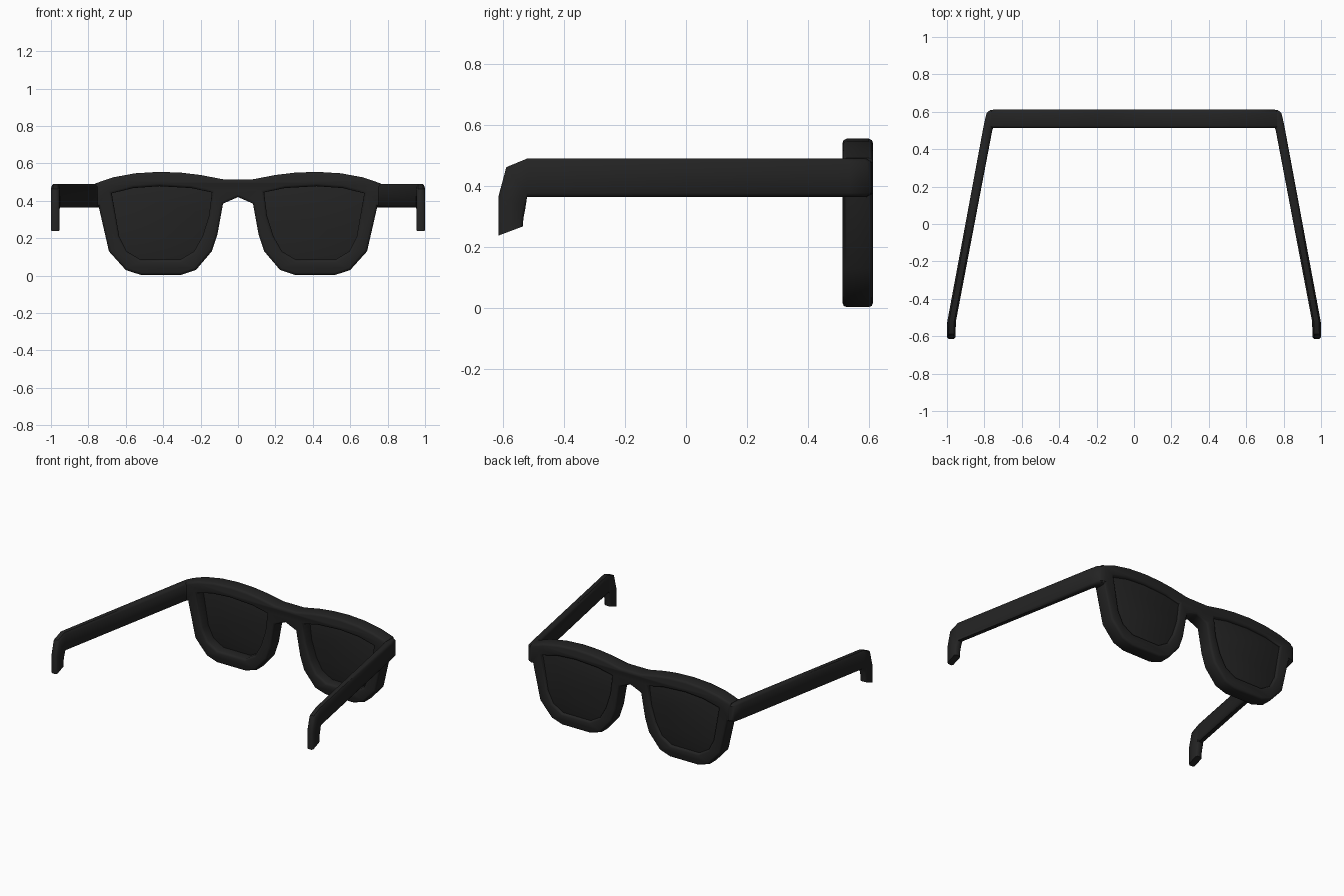
import bpy, bmesh

if "Cube" in bpy.data.objects:
    bpy.data.objects.remove(bpy.data.objects["Cube"])

black = bpy.data.materials.new("black plastic")
black.diffuse_color = (0.017, 0.017, 0.017, 1)
black.use_nodes = True
black.node_tree.nodes["Principled BSDF"].inputs["Base Color"].default_value = black.diffuse_color


def finish(ob, angle):
    ob.data.materials.clear()
    ob.data.materials.append(black)
    bpy.ops.object.select_all(action='DESELECT')
    ob.select_set(True)
    bpy.context.view_layer.objects.active = ob
    bpy.ops.object.shade_smooth_by_angle(angle=angle)


def mirror_x(ob):
    ob.modifiers.new("mirror", 'MIRROR')


def plate(name, loops, y0, y1, bevel):
    """Flat x-z outline (further loops are holes), given thickness along y."""
    cu = bpy.data.curves.new(name + "_outline", 'CURVE')
    cu.dimensions = '2D'
    cu.fill_mode = 'BOTH'
    for pts in loops:
        sp = cu.splines.new('POLY')
        sp.points.add(len(pts) - 1)
        for p, (x, z) in zip(sp.points, pts):
            p.co = (x, z, 0, 1)
        sp.use_cyclic_u = True
    cu.extrude = (y1 - y0) / 2 - bevel
    cu.bevel_depth = bevel
    cu.bevel_resolution = 1
    cu.offset = -bevel
    tmp = bpy.data.objects.new(name + "_tmp", cu)
    bpy.context.collection.objects.link(tmp)
    bpy.context.view_layer.update()
    me = bpy.data.meshes.new_from_object(
        tmp.evaluated_get(bpy.context.evaluated_depsgraph_get()))
    bpy.data.objects.remove(tmp)
    # stand the outline upright
    for v in me.vertices:
        x, z, d = v.co
        v.co = (x, (y0 + y1) / 2 - d, z)
    bm = bmesh.new()
    bm.from_mesh(me)
    bmesh.ops.remove_doubles(bm, verts=bm.verts, dist=0.0005)
    bmesh.ops.recalc_face_normals(bm, faces=bm.faces)
    bm.to_mesh(me)
    bm.free()
    ob = bpy.data.objects.new(name, me)
    bpy.context.collection.objects.link(ob)
    return ob


# Front frame: half outline mirrored, with two lens openings
half = [(0.08, 0.515), (0.2, 0.538), (0.3, 0.55), (0.42, 0.555), (0.55, 0.547),
        (0.67, 0.525), (0.765, 0.492), (0.765, 0.368), (0.745, 0.37),
        (0.69, 0.13), (0.6, 0.03), (0.52, 0.004), (0.305, 0.004),
        (0.225, 0.03), (0.14, 0.13), (0.11, 0.22), (0.08, 0.385)]
outline = half + [(0, 0.42)] + [(-x, z) for x, z in reversed(half)]
hole = [(0.14, 0.445), (0.25, 0.468), (0.42, 0.478), (0.56, 0.468),
        (0.675, 0.44), (0.635, 0.21), (0.595, 0.13), (0.52, 0.085),
        (0.31, 0.085), (0.235, 0.13), (0.19, 0.21), (0.155, 0.32)]
hole_left = [(-x, z) for x, z in hole]
frame = plate("front_frame", [outline, hole, hole_left], 0.512, 0.612, 0.014)
finish(frame, 1.0)

# Lenses: thin panes slightly larger than the openings
cx, cz = 0.41, 0.28
pane = [(cx + (x - cx) * 1.06, cz + (z - cz) * 1.08) for x, z in hole]
lens = plate("lenses", [pane], 0.583, 0.596, 0.001)
mirror_x(lens)
finish(lens, 0.5)

# Temple arms: loft of chamfered sections round the hinge and down the ear hook
# each station: outer x,y / inner x,y / top z / bottom z / bottom y shift
stations = [
    (0.740, 0.612, 0.740, 0.512, 0.490, 0.365, 0),
    (0.770, 0.608, 0.750, 0.514, 0.490, 0.365, 0),
    (0.788, 0.594, 0.752, 0.513, 0.490, 0.365, 0),
    (0.802, 0.535, 0.757, 0.505, 0.490, 0.365, 0),
    (0.998, -0.520, 0.952, -0.520, 0.490, 0.365, 0),
    (1.000, -0.588, 0.954, -0.588, 0.462, 0.325, 0.062),
    (1.000, -0.614, 0.954, -0.614, 0.365, 0.295, 0.082),
    (1.000, -0.614, 0.954, -0.614, 0.238, 0.268, 0.080),
]
section = [(0.2, 0), (0.8, 0), (1, 0.1), (1, 0.9),
           (0.8, 1), (0.2, 1), (0, 0.9), (0, 0.1)]
bm = bmesh.new()
rings = []
for xo, yo, xi, yi, zt, zb, dy in stations:
    rings.append([bm.verts.new((xo + (xi - xo) * u,
                                yo + (yi - yo) * u + dy * v,
                                zt + (zb - zt) * v)) for u, v in section])
n = len(section)
for a, b in zip(rings, rings[1:]):
    for i in range(n):
        j = (i + 1) % n
        bm.faces.new((a[i], a[j], b[j], b[i]))
bm.faces.new(rings[0])
bm.faces.new(rings[-1])
bmesh.ops.recalc_face_normals(bm, faces=bm.faces)
me = bpy.data.meshes.new("temple_arms")
bm.to_mesh(me)
bm.free()
arms = bpy.data.objects.new("temple_arms", me)
bpy.context.collection.objects.link(arms)
mirror_x(arms)
finish(arms, 0.9)
